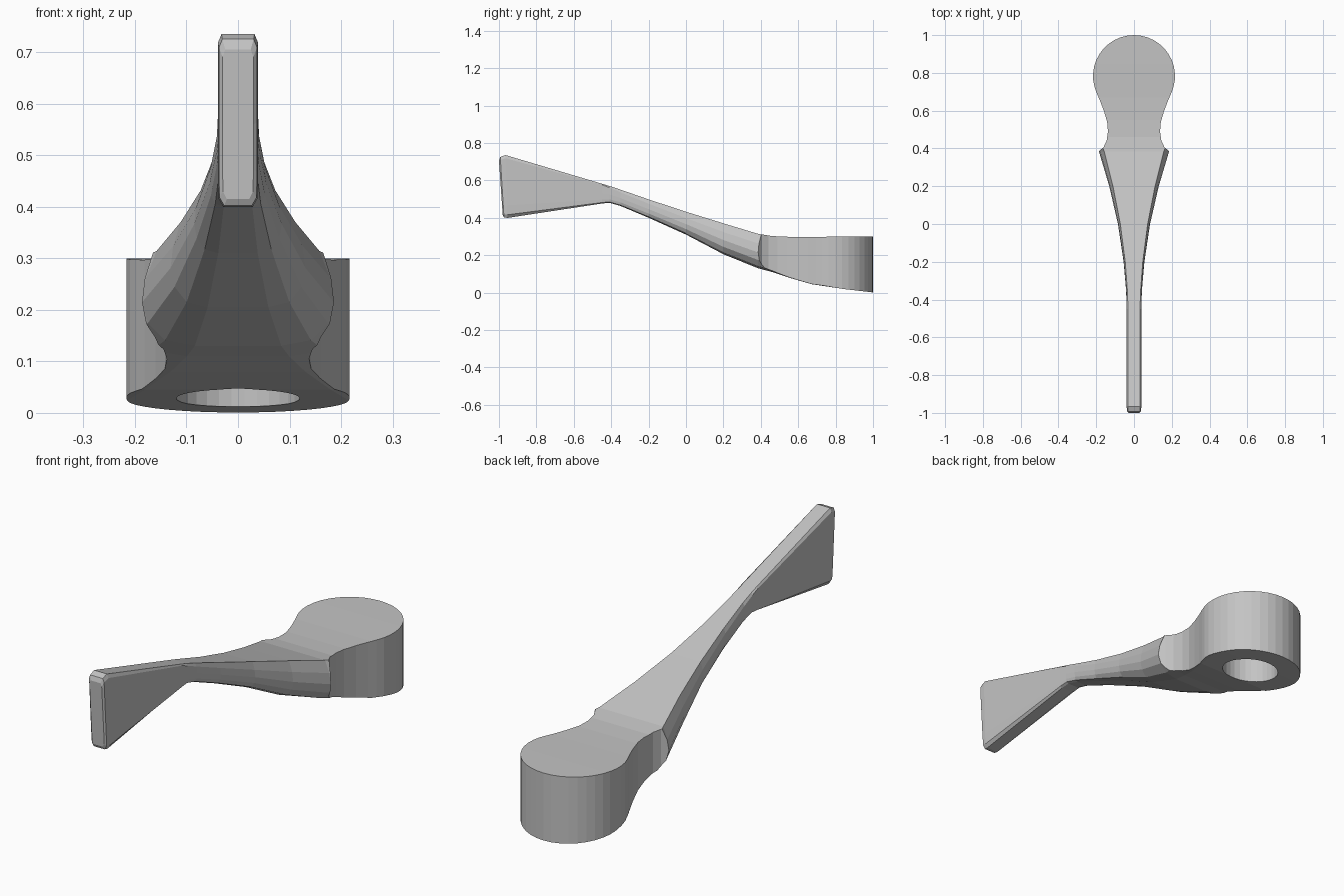
import bpy
import bmesh
from math import cos, sin, radians

cube = bpy.data.objects.get("Cube")
if cube:
    bpy.data.objects.remove(cube, do_unlink=True)

grey = bpy.data.materials.new("plain_grey")
grey.use_nodes = True
color = (0.55, 0.55, 0.55, 1)
grey.diffuse_color = color
grey.node_tree.nodes["Principled BSDF"].inputs["Base Color"].default_value = color


def loft(name, rings):
    """Closed solid through a list of rings with equal point counts."""
    bm = bmesh.new()
    loops = [[bm.verts.new(p) for p in ring] for ring in rings]
    n = len(loops[0])
    for a, b in zip(loops, loops[1:]):
        for i in range(n):
            j = (i + 1) % n
            bm.faces.new((a[i], a[j], b[j], b[i]))
    bm.faces.new(loops[0])
    bm.faces.new(loops[-1])
    bmesh.ops.recalc_face_normals(bm, faces=bm.faces)
    mesh = bpy.data.meshes.new(name)
    bm.to_mesh(mesh)
    bm.free()
    mesh.materials.append(grey)
    obj = bpy.data.objects.new(name, mesh)
    bpy.context.collection.objects.link(obj)
    return obj


def prism(name, outline, z0, z1):
    return loft(name, [[(x, y, z) for x, y in outline] for z in (z0, z1)])


# Half sections (width share, height share): boxy paddle and rounded arm
BOXY = [(.82, 1), (1, .95), (1, .5), (1, .2), (.97, .05), (.72, 0)]
ROUND = [(.85, 1), (.96, .72), (1, .46), (.94, .24), (.76, .06), (.45, 0)]

# y, half width, bottom, top, share of the round section, slant of the end
STATIONS = [
    (-1.0, .030, .415, .705, 0, .02),
    (-.993, .037, .402, .725, 0, .02),
    (-.965, .039, .399, .735, 0, .01),
    (-.45, .039, .476, .582, 0, 0),
    (-.41, .040, .480, .570, .2, 0),
    (-.35, .042, .463, .550, .5, 0),
    (-.2, .055, .400, .498, .8, 0),
    (0, .085, .310, .432, 1, 0),
    (.2, .131, .205, .370, 1, 0),
    (.385, .186, .130, .314, 1, 0),
    (.46, .220, .110, .302, 1, 0),
    (.55, .290, .080, .298, 1, 0),
    (.67, .400, .045, .297, 1, 0),
    (.85, .500, .018, .300, 1, 0),
    (1.05, .600, -.005, .300, 1, 0),
]


def section(y, w, bottom, top, blend, slant):
    half = []
    for (a, s), (b, t) in zip(BOXY, ROUND):
        x = w * (a + (b - a) * blend)
        h = s + (t - s) * blend
        half.append((x, y + slant * (1 - h), bottom + (top - bottom) * h))
    return half + [(-x, yy, z) for x, yy, z in reversed(half)]


lever = loft("lever", [section(*s) for s in STATIONS])

# Plan outline trims the flared arm into a neck and round hub
HUB_Y, HUB_R = .783, .217
side = [(.8, -1.2), (.8, .335), (.21, .368), (.187, .385), (.162, .405), (.145, .44),
        (.138, .49), (.142, .54), (.16, .60), (.181, .655)]
for i in range(12):
    a = radians(-25 + 115 * i / 12)
    side.append((HUB_R * cos(a), HUB_Y + HUB_R * sin(a)))
outline = side + [(0, HUB_Y + HUB_R)] + [(-x, y) for x, y in reversed(side)]
trim = prism("hub_trim", outline, -.5, 1.2)

# Blind shaft socket in the underside of the hub
circle = [(.12 * cos(radians(a)), HUB_Y + .12 * sin(radians(a)))
          for a in range(0, 360, 12)]
socket = prism("socket_cutter", circle, -.3, .2)

for helper, operation in ((trim, 'INTERSECT'), (socket, 'DIFFERENCE')):
    helper.hide_render = True
    mod = lever.modifiers.new(helper.name, 'BOOLEAN')
    mod.operation = operation
    mod.solver = 'EXACT'
    mod.object = helper

# Bake the cuts and remove the helpers
graph = bpy.context.evaluated_depsgraph_get()
graph.update()
result = bpy.data.meshes.new_from_object(lever.evaluated_get(graph))
lever.modifiers.clear()
lever.data = result
result.name = "lever"
result.materials.clear()
result.materials.append(grey)
for p in result.polygons:
    p.material_index = 0
for helper in (trim, socket):
    bpy.data.objects.remove(helper, do_unlink=True)
